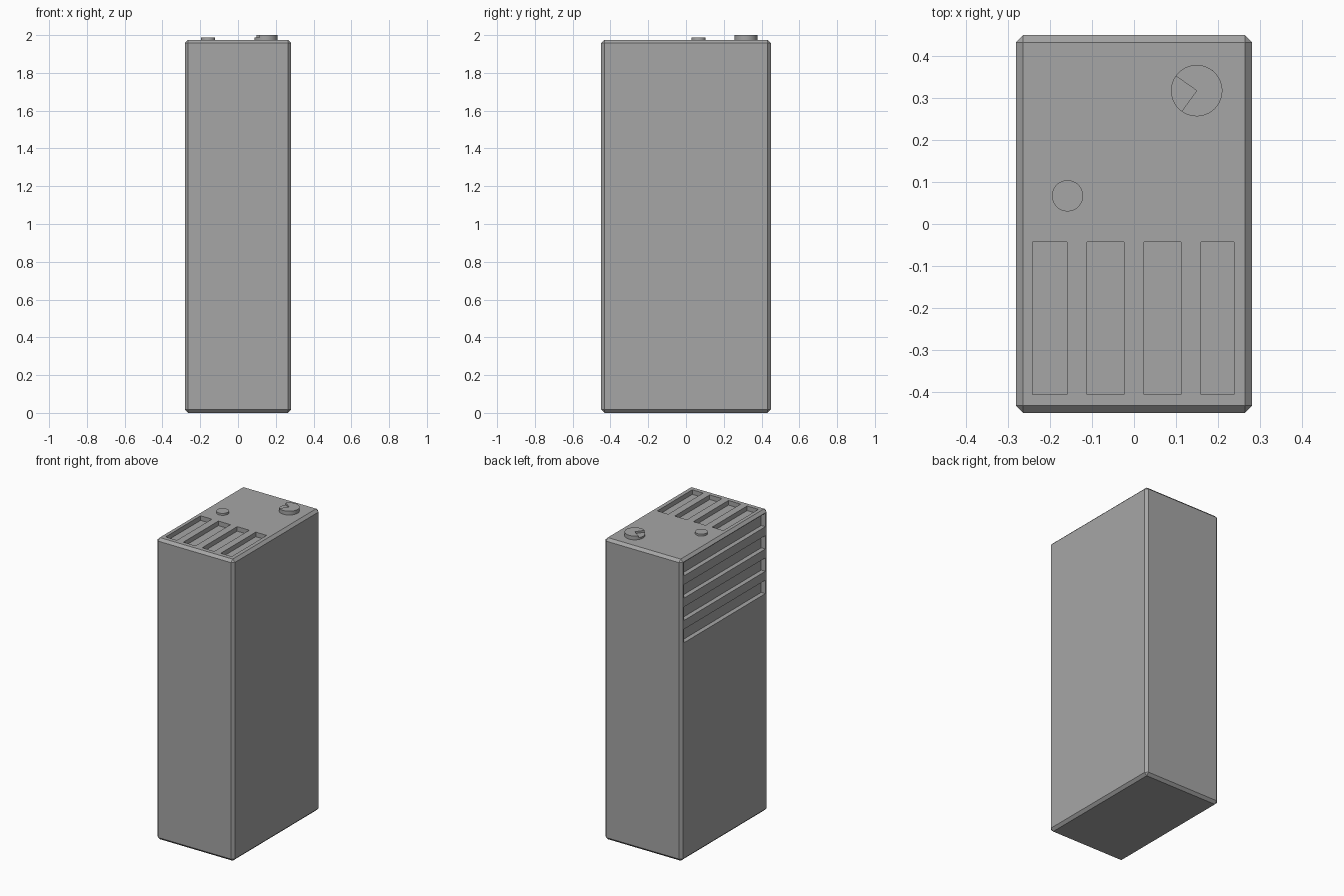
import bpy
import bmesh
from math import cos, sin, radians
from mathutils import Matrix, Vector

cube = bpy.data.objects.get("Cube")
if cube:
    bpy.data.objects.remove(cube, do_unlink=True)

grey = bpy.data.materials.new("mid grey")
grey.use_nodes = True
colour = (0.38, 0.38, 0.38, 1)
grey.diffuse_color = colour
grey.node_tree.nodes["Principled BSDF"].inputs["Base Color"].default_value = colour

TOP = 1.975
HALF_X, HALF_Y = 0.281, 0.449
DEPTH = 0.03
OVER = 0.02


def add_box(bm, low, high):
    low, high = Vector(low), Vector(high)
    matrix = Matrix.Translation((low + high) / 2) @ Matrix.Diagonal((*(high - low), 1))
    bmesh.ops.create_cube(bm, size=1, matrix=matrix)


def finish(name, bm):
    bmesh.ops.recalc_face_normals(bm, faces=bm.faces)
    mesh = bpy.data.meshes.new(name)
    bm.to_mesh(mesh)
    bm.free()
    mesh.materials.append(grey)
    obj = bpy.data.objects.new(name, mesh)
    bpy.context.collection.objects.link(obj)
    return obj


def prism(name, centre, radius, z0, z1, start=0, sweep=360, steps=48):
    """Upright disc, or a pie slice when the sweep is not a full turn."""
    cx, cy = centre
    full = sweep == 360
    angles = [radians(start + sweep * i / steps) for i in range(steps if full else steps + 1)]
    points = [(cx + radius * cos(a), cy + radius * sin(a), z0) for a in angles]
    if not full:
        points.append((cx, cy, z0))
    bm = bmesh.new()
    base = bm.faces.new([bm.verts.new(p) for p in points])
    result = bmesh.ops.extrude_face_region(bm, geom=[base], use_keep_orig=True)
    verts = [g for g in result["geom"] if isinstance(g, bmesh.types.BMVert)]
    bmesh.ops.translate(bm, verts=verts, vec=(0, 0, z1 - z0))
    obj = finish(name, bm)
    bpy.ops.object.select_all(action="DESELECT")
    obj.select_set(True)
    bpy.context.view_layer.objects.active = obj
    bpy.ops.object.shade_smooth_by_angle(angle=radians(30))
    return obj


# Chamfered casing
bm = bmesh.new()
add_box(bm, (-HALF_X, -HALF_Y, 0), (HALF_X, HALF_Y, TOP))
bmesh.ops.bevel(bm, geom=bm.edges[:], offset=0.017, segments=1, affect="EDGES")
casing = finish("casing", bm)

# Recesses: four vents in the top, four long slots in one side
bm = bmesh.new()
for x0, x1 in ((-0.241, -0.159), (-0.112, -0.024), (0.024, 0.112), (0.159, 0.238)):
    add_box(bm, (x0, -0.405, TOP - DEPTH), (x1, -0.043, TOP + OVER))
for i in range(4):
    z = 1.866 - 0.146 * i
    add_box(bm, (-HALF_X - OVER, -0.42, z), (-HALF_X + DEPTH, 0.42, z + 0.088))
cutter = finish("vent_cutter", bm)
cutter.hide_render = True

cut = casing.modifiers.new("vents", "BOOLEAN")
cut.operation = "DIFFERENCE"
cut.solver = "EXACT"
cut.object = cutter
bpy.context.view_layer.objects.active = casing
bpy.ops.object.modifier_apply(modifier=cut.name)
bpy.data.objects.remove(cutter, do_unlink=True)

# Push button, and dial with a quarter recessed
prism("push_button", (-0.158, 0.067), 0.037, TOP - 0.005, 1.988)
dial = (0.149, 0.317)
prism("dial_base", dial, 0.061, TOP - 0.005, 1.987)
prism("dial_cap", dial, 0.061, 1.987, 2.0, start=-126, sweep=271)
